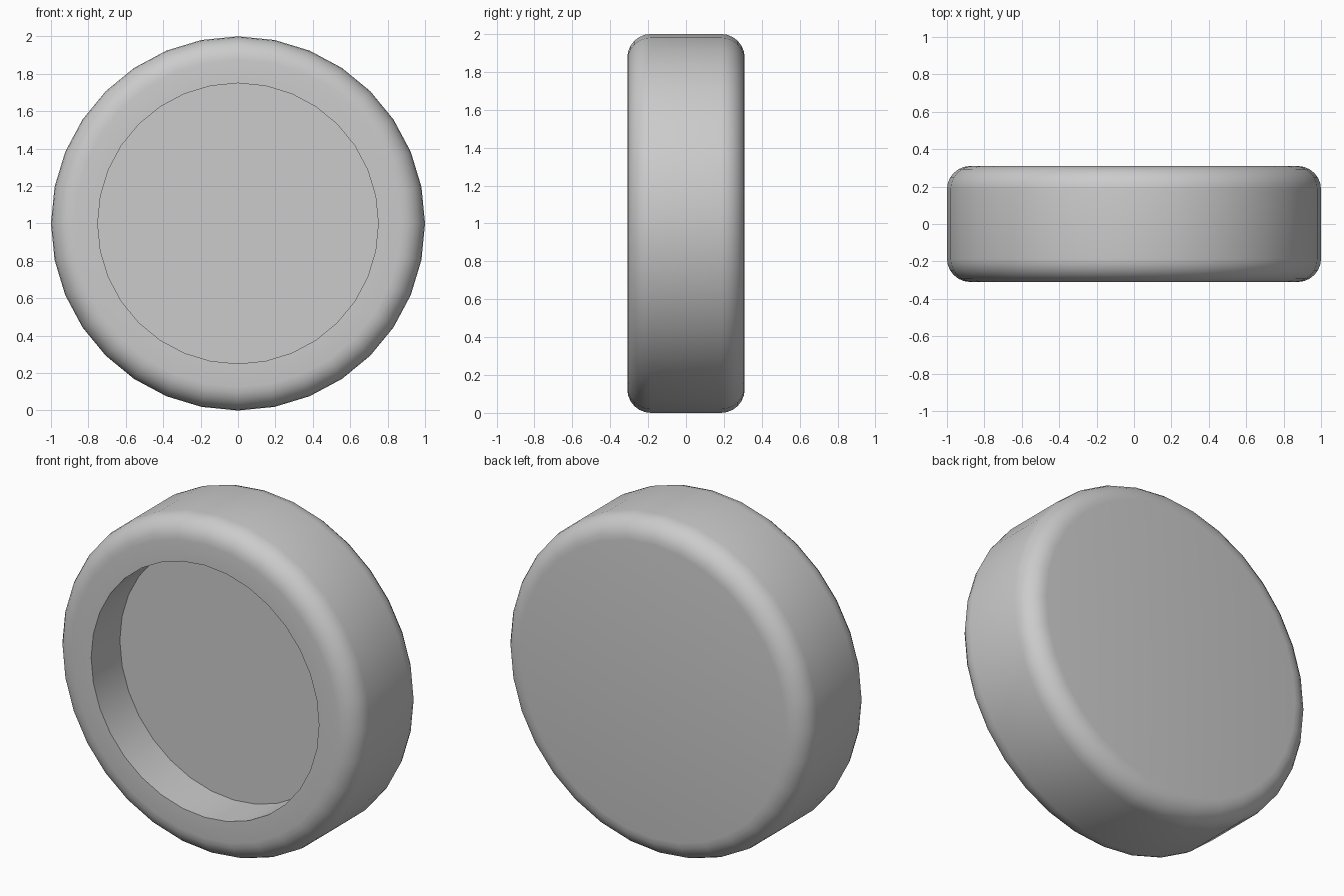
import bpy, bmesh
from math import pi, sin, cos
from mathutils import Vector

if "Cube" in bpy.data.objects:
    bpy.data.objects.remove(bpy.data.objects["Cube"])

SIDES = 32
RADIUS, HALF, ROUND = 1.0, 0.31, 0.125     # disc size and rounded rim
CUP_RADIUS, CUP_FLOOR = 0.75, -0.04        # front recess


def rounded_corner(direction, steps=6):
    """Quarter arc from the flat face to the side wall, as (radius, y)."""
    for i in range(steps + 1):
        a = pi / 2 * i / steps
        yield (RADIUS - ROUND + ROUND * sin(a),
               direction * (HALF - ROUND + ROUND * cos(a)))


# Half profile: recess floor, recess wall, front rim, side, back face
profile = [(0, CUP_FLOOR), (CUP_RADIUS, CUP_FLOOR), (CUP_RADIUS, -HALF)]
profile += list(rounded_corner(-1))
profile += list(rounded_corner(1))[::-1]
profile += [(0, HALF)]

# Turn the profile about the y axis
bm = bmesh.new()
verts = [bm.verts.new((r, y, 1)) for r, y in profile]
edges = [bm.edges.new(pair) for pair in zip(verts, verts[1:])]
bmesh.ops.spin(bm, geom=verts + edges, cent=(0, 0, 1), axis=Vector((0, 1, 0)),
               angle=2 * pi, steps=SIDES, use_merge=False)
bmesh.ops.remove_doubles(bm, verts=bm.verts, dist=0.0005)
bmesh.ops.recalc_face_normals(bm, faces=bm.faces)

# Merge the triangle fans of the recess floor and back into single flat faces
centres = [v for v in bm.verts if abs(v.co.x) < 0.001 and abs(v.co.z - 1) < 0.001]
bmesh.ops.dissolve_verts(bm, verts=centres)

mesh = bpy.data.meshes.new("recessed_disc")
bm.to_mesh(mesh)
bm.free()
disc = bpy.data.objects.new("recessed_disc", mesh)
bpy.context.collection.objects.link(disc)

# Single grey material
grey = bpy.data.materials.new("grey")
grey.use_nodes = True
colour = (0.6, 0.6, 0.6, 1)
grey.diffuse_color = colour
grey.node_tree.nodes["Principled BSDF"].inputs["Base Color"].default_value = colour
mesh.materials.append(grey)

# Smooth rounding with crisp recess edges
bpy.context.view_layer.objects.active = disc
disc.select_set(True)
bpy.ops.object.shade_smooth_by_angle(angle=pi / 6)
